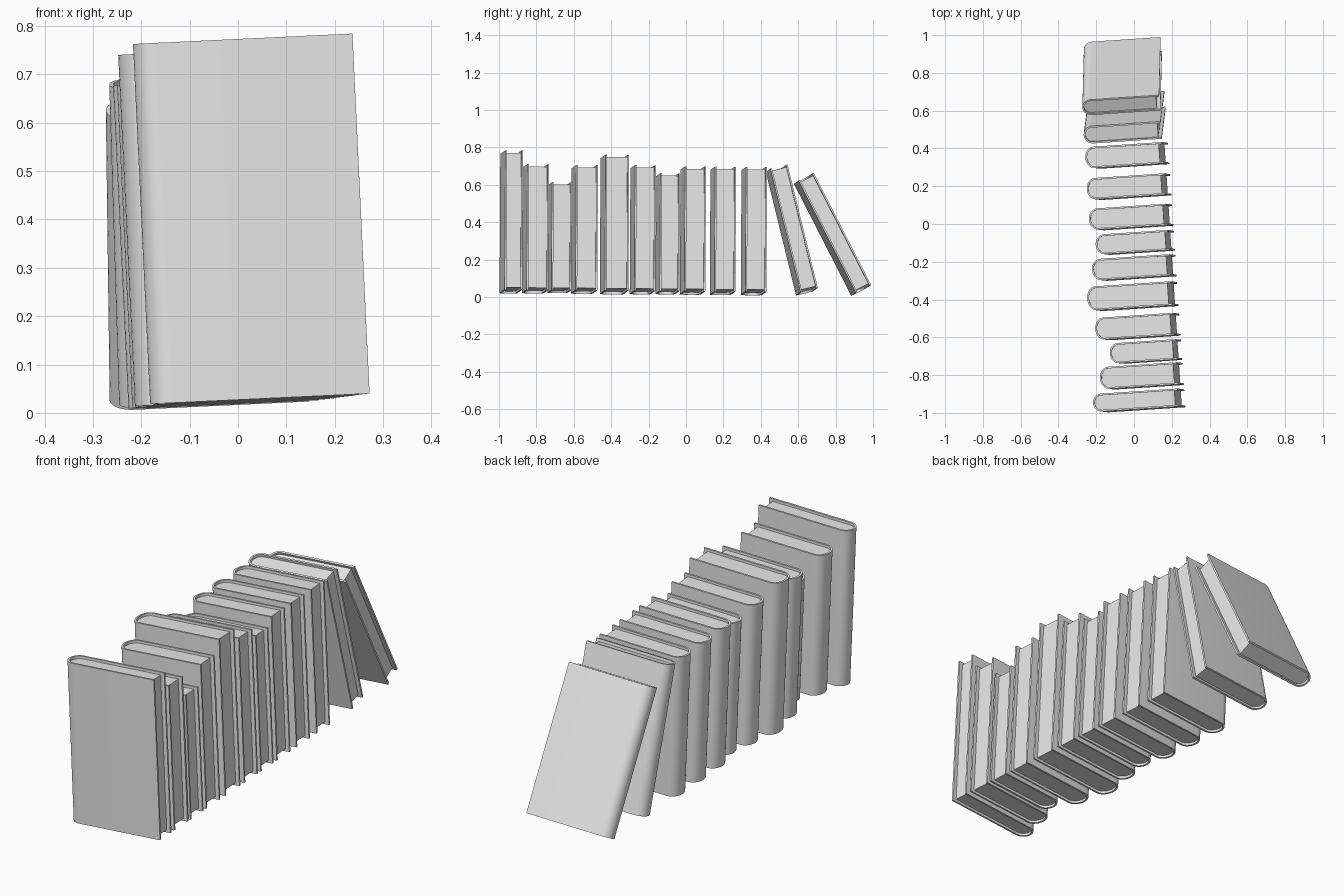
import bpy, bmesh
from math import radians, sin, cos, pi
from mathutils import Matrix, Vector

cube = bpy.data.objects.get("Cube")
if cube:
    bpy.data.objects.remove(cube, do_unlink=True)

grey = bpy.data.materials.new("plain_grey")
grey.use_nodes = True
grey.diffuse_color = (0.8, 0.8, 0.8, 1)
grey.node_tree.nodes["Principled BSDF"].inputs["Base Color"].default_value = (0.8, 0.8, 0.8, 1)

BOARD = 0.009      # cover thickness
HEAD_GAP = 0.012   # cover overhang at head and tail
FORE_GAP = 0.018   # cover overhang at the fore edge
BULGE = 0.046      # roundness of the spine
SEGMENTS = 16

# Frame of the whole row: origin at the first book's lower front fore corner
row = (Matrix.Translation((0.272, -0.97, 0.04))
       @ Matrix.Rotation(radians(3.8), 4, "Z")
       @ Matrix.Rotation(radians(-2.7), 4, "Y")
       @ Matrix.Rotation(radians(-0.5), 4, "X"))


def rounded_end(depth, thick, inset):
    """Half-ellipse around the spine, from the front board to the back board."""
    half = thick / 2
    points = []
    for i in range(SEGMENTS + 1):
        a = pi * i / SEGMENTS
        points.append((-depth + BULGE - (BULGE - inset) * sin(a),
                       half - (half - inset) * cos(a)))
    return points


def prism(name, profile, low, high, matrix):
    """Extrude a plan profile upward into one solid part."""
    bm = bmesh.new()
    base = bm.faces.new([bm.verts.new((x, y, low)) for x, y in profile])
    top = bmesh.ops.extrude_face_region(bm, geom=[base], use_keep_orig=True)["geom"]
    bmesh.ops.translate(bm, vec=(0, 0, high - low),
                        verts=[g for g in top if isinstance(g, bmesh.types.BMVert)])
    bmesh.ops.recalc_face_normals(bm, faces=bm.faces)
    mesh = bpy.data.meshes.new(name)
    bm.to_mesh(mesh)
    bm.free()
    mesh.materials.append(grey)
    obj = bpy.data.objects.new(name, mesh)
    bpy.context.collection.objects.link(obj)
    obj.matrix_world = matrix
    bpy.ops.object.select_all(action="DESELECT")
    obj.select_set(True)
    bpy.context.view_layer.objects.active = obj
    bpy.ops.object.shade_smooth_by_angle(angle=radians(30))


def book(number, along, thick, depth, height, lean):
    place = row @ Matrix.Translation((0, along, 0)) @ Matrix.Rotation(radians(lean), 4, "X")
    # Cover: U-shaped shell wrapping the spine
    outer = [(0, 0)] + rounded_end(depth, thick, 0) + [(0, thick)]
    inner = [(0, BOARD)] + rounded_end(depth, thick, BOARD) + [(0, thick - BOARD)]
    prism(f"book_{number}_cover", outer + inner[::-1], 0, height, place)
    # Page block: fills the shell, set back on three sides
    pages = [(-FORE_GAP, BOARD)] + rounded_end(depth, thick, BOARD) + [(-FORE_GAP, thick - BOARD)]
    prism(f"book_{number}_pages", pages, HEAD_GAP, height - HEAD_GAP, place)


# Position along the row, thickness, depth, height, lean in degrees
books = [
    (0.000, 0.095, 0.452, 0.745, 0),
    (0.118, 0.117, 0.410, 0.672, 0),
    (0.251, 0.107, 0.354, 0.577, 0),
    (0.380, 0.117, 0.418, 0.670, 0),
    (0.537, 0.127, 0.447, 0.727, 0),
    (0.695, 0.113, 0.414, 0.672, 0),
    (0.831, 0.106, 0.388, 0.630, 0),
    (0.963, 0.113, 0.413, 0.668, 0),
    (1.124, 0.113, 0.414, 0.668, 0),
    (1.290, 0.113, 0.411, 0.668, 0),
    (1.586, 0.095, 0.411, 0.680, 14.1),
    (1.882, 0.092, 0.411, 0.673, 27.5),
]
for number, spec in enumerate(books, 1):
    book(number, *spec)
